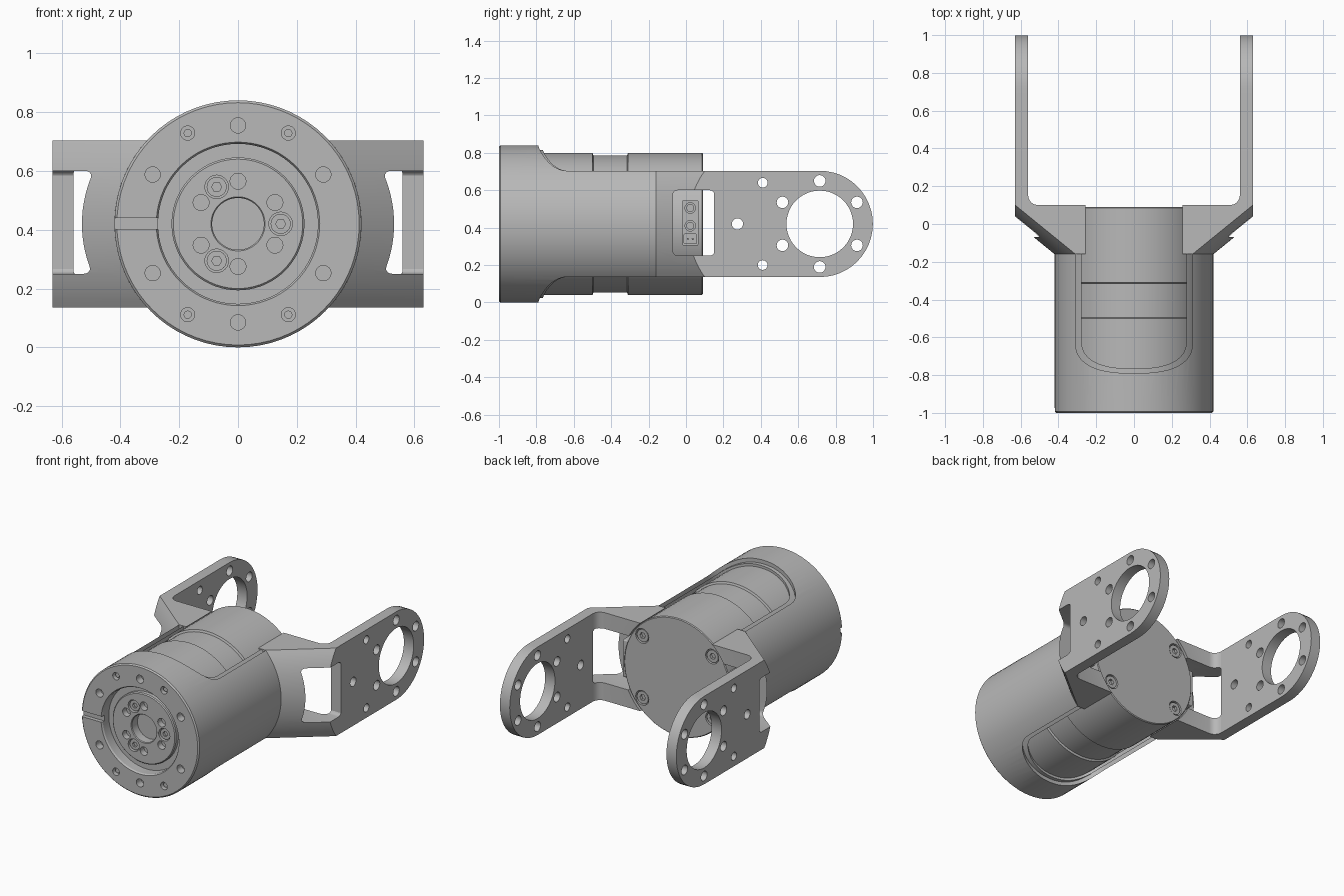
import bpy, bmesh, math
from math import sin, cos, pi, sqrt, radians

cube = bpy.data.objects.get("Cube")
if cube:
    bpy.data.objects.remove(cube, do_unlink=True)

CZ = 0.42                      # height of the main axis

grey = bpy.data.materials.new("plain grey")
grey.use_nodes = True
COLOUR = (0.48, 0.48, 0.48, 1)
grey.diffuse_color = COLOUR
grey.node_tree.nodes["Principled BSDF"].inputs["Base Color"].default_value = COLOUR


def finish(name, bm):
    """Turn a bmesh into a named, coloured object."""
    bmesh.ops.remove_doubles(bm, verts=bm.verts, dist=1e-5)
    bmesh.ops.recalc_face_normals(bm, faces=bm.faces)
    mesh = bpy.data.meshes.new(name)
    bm.to_mesh(mesh)
    bm.free()
    mesh.materials.append(grey)
    obj = bpy.data.objects.new(name, mesh)
    bpy.context.collection.objects.link(obj)
    return obj


def skin(bm, rings, closed_ends):
    """Join rings of points with quads, with end caps or closing on itself."""
    vs = [[bm.verts.new(p) for p in ring] for ring in rings]
    n = len(vs[0])
    pairs = list(zip(vs, vs[1:]))
    if closed_ends:
        bm.faces.new(vs[0])
        bm.faces.new(vs[-1])
    else:
        pairs.append((vs[-1], vs[0]))
    for a, b in pairs:
        for i in range(n):
            j = (i + 1) % n
            bm.faces.new((a[i], a[j], b[j], b[i]))


def prism(bm, pts, axis, lo, hi):
    place = {"x": lambda a, b, t: (t, a, b),
             "y": lambda a, b, t: (a, t, b),
             "z": lambda a, b, t: (a, b, t)}[axis]
    skin(bm, [[place(a, b, t) for a, b in pts] for t in (lo, hi)], True)


def circle(a, b, r, n=24):
    return [(a + r * cos(2 * pi * i / n), b + r * sin(2 * pi * i / n)) for i in range(n)]


def rounded_rect(a0, a1, b0, b1, r, n=5):
    pts = []
    for k, (a, b) in enumerate(((a1 - r, b1 - r), (a0 + r, b1 - r),
                                (a0 + r, b0 + r), (a1 - r, b0 + r))):
        for i in range(n + 1):
            t = pi / 2 * (k + i / n)
            pts.append((a + r * cos(t), b + r * sin(t)))
    return pts


def ring_points(r, degrees):
    return [(r * cos(radians(d)), CZ + r * sin(radians(d))) for d in degrees]


def lathe(name, profile, seg=72):
    """Spin a closed (radius, y) profile around the main axis."""
    bm = bmesh.new()
    skin(bm, [[(r * cos(2 * pi * i / seg), y, CZ + r * sin(2 * pi * i / seg))
               for r, y in profile] for i in range(seg)], False)
    return finish(name, bm)


def apply(obj, mod):
    bpy.context.view_layer.objects.active = obj
    bpy.ops.object.modifier_apply(modifier=mod.name)


def cut(obj, shapes):
    """Subtract a list of (points, axis, low, high) prisms."""
    bm = bmesh.new()
    for shape in shapes:
        prism(bm, *shape)
    tool = finish("cutter", bm)
    tool.hide_render = True
    mod = obj.modifiers.new("cut", "BOOLEAN")
    mod.operation, mod.solver, mod.object = "DIFFERENCE", "EXACT", tool
    apply(obj, mod)
    bpy.data.objects.remove(tool, do_unlink=True)


def mirror(obj):
    apply(obj, obj.modifiers.new("mirror", "MIRROR"))


def build(name, shapes):
    bm = bmesh.new()
    for shape in shapes:
        prism(bm, *shape)
    return finish(name, bm)


def slot(half, end, start):
    """U-shaped slot outline, open towards the back."""
    pts = [(half, 0.2), (-half, 0.2)]
    for i in range(25):
        t = pi * i / 24
        c, s = cos(t), sin(t)
        pts.append((-math.copysign(half * abs(c) ** 0.78, c),
                    start - (start - end) * abs(s) ** 0.78))
    return pts


# Outer housing: slotted shell with a thick bolted front ring
shell = lathe("housing", [(0.412, -1), (0.42, -0.992), (0.42, -0.16), (0.395, -0.16),
                          (0.395, -0.82), (0.272, -0.82), (0.272, -0.99), (0.278, -1)])
cut(shell, [(slot(0.31, -0.79, -0.62), "z", -0.2, 1.1)])
holes = [(circle(x, z, 0.026), "y", -1.1, -0.95) for x, z in ring_points(0.335, range(30, 390, 60))]
holes += [(circle(x, z, 0.024), "y", -1.1, -0.97) for x, z in ring_points(0.353, (61, 119, 241, 299))]
holes.append((rounded_rect(-0.5, -0.25, 0.403, 0.44, 0.005), "y", -1.1, -0.975))
cut(shell, holes)
pins = build("front_pins", [(circle(x, z, 0.014, 12), "y", -0.985, -0.96)
                            for x, z in ring_points(0.353, (61, 119, 241, 299))])

# Inner liner forming the ledge around the slots
liner = lathe("slot_liner", [(0.396, -0.83), (0.396, -0.16), (0.376, -0.16), (0.376, -0.83)])
cut(liner, [(slot(0.278, -0.765, -0.61), "z", -0.2, 1.1)])

# Motor body with a shallow band groove
motor = lathe("motor_body", [(0, -0.84), (0.38, -0.84), (0.38, -0.5), (0.367, -0.495),
                             (0.367, -0.315), (0.38, -0.31), (0.38, 0.085), (0.375, 0.09), (0, 0.09)])
rear = [(sx * 0.25, CZ + sz * 0.2) for sx in (-1, 1) for sz in (-1, 1)]
cut(motor, [(circle(x, z, 0.047), "y", 0.06, 0.2) for x, z in rear])


def screws(name, spots, r, y_in, y_out):
    """Round screw heads with hexagonal sockets."""
    obj = build(name, [(circle(x, z, r), "y", y_in, y_out) for x, z in spots])
    mid = y_out + (y_in - y_out) * 0.5
    cut(obj, [(circle(x, z, r * 0.5, 6), "y", mid, y_out + (y_out - y_in)) for x, z in spots])
    return obj


rear_screws = screws("rear_screws", rear, 0.04, 0.05, 0.085)

# Front output flange
flange = lathe("output_flange", [(0, -0.9), (0.088, -0.9), (0.088, -0.955), (0.092, -0.96),
                                 (0.22, -0.96), (0.226, -0.954), (0.226, -0.93),
                                 (0.275, -0.93), (0.275, -0.84), (0, -0.84)])
bolt_spots = ring_points(0.145, (0, 120, 240))
cut(flange, [(circle(x, z, 0.027), "y", -1.1, -0.92)
             for x, z in ring_points(0.145, (30, 90, 150, 210, 270, 330))]
    + [(circle(x, z, 0.04), "y", -1.1, -0.93) for x, z in bolt_spots])
flange_screws = screws("flange_screws", bolt_spots, 0.034, -0.92, -0.95)

# Bracket wings: sheared round flare that runs out into a flat side
HALF, X_OUT, X_IN, SLOPE = 0.284, 0.63, 0.56, 1.23
levels = []
for k in range(25):
    dz = HALF * (2 * k / 24 - 1)
    edge = sqrt(0.42 ** 2 - dz * dz)
    inner = sqrt(0.383 ** 2 - dz * dz)
    outline = [(inner, -0.16), (edge, -0.16), (X_OUT, -0.16 + (X_OUT - edge) / SLOPE),
               (X_OUT, 0.15), (X_IN, 0.15)]
    outline += [(X_IN - 0.05 + 0.05 * cos(a), 0.15 - 0.05 * sin(a))
                for a in (pi / 8, pi / 4, 3 * pi / 8, pi / 2)]
    outline.append((inner, 0.1))
    levels.append([(x, y, CZ + dz) for x, y in outline])
bm = bmesh.new()
skin(bm, levels, True)
wing = finish("bracket_wings", bm)
cut(wing, [(rounded_rect(-0.07, 0.152, 0.25, 0.6, 0.025), "x", 0.3, 0.8)])
mirror(wing)

# Bracket arms: flat plates with a round end, bearing hole and bolt holes
END = 0.715
outline = [(0.15, CZ + HALF), (0.15, CZ - HALF)]
outline += [(END + HALF * cos(a), CZ + HALF * sin(a))
            for a in (pi * (i / 24 - 0.5) for i in range(25))]
arm = build("bracket_arms", [(outline, "x", X_IN, X_OUT)])
arm_holes = [(END, CZ, 0.178, 48), (0.275, CZ, 0.03, 20), (0.41, 0.64, 0.026, 20), (0.41, 0.2, 0.026, 20)]
arm_holes += [(END + y, z, 0.031, 20) for y, z in ring_points(0.23, range(30, 390, 60))]
cut(arm, [(circle(y, z, r, n), "x", 0.4, 0.8) for y, z, r, n in arm_holes])
mirror(arm)

# Side connector blocks seen through the windows
block = build("connector_blocks", [(rounded_rect(-0.02, 0.066, 0.305, 0.545, 0.006), "x", 0.33, 0.405)])
cut(block, [(rounded_rect(-0.01, 0.056, 0.315, 0.365, 0.004), "x", 0.385, 0.5)]
    + [(circle(0.023, z, 0.028), "x", 0.39, 0.5) for z in (0.41, 0.505)])
mirror(block)
heads = build("connector_screws", [(circle(0.023, z, 0.021, 16), "x", 0.37, 0.4) for z in (0.41, 0.505)]
              + [(circle(y, 0.34, 0.006, 8), "x", 0.37, 0.4) for y in (0.01, 0.036)])
mirror(heads)

# Smooth round surfaces, keeping hard edges
bpy.ops.object.select_all(action="DESELECT")
for obj in (shell, pins, liner, motor, rear_screws, flange, flange_screws, wing, arm, block, heads):
    obj.select_set(True)
    bpy.context.view_layer.objects.active = obj
bpy.ops.object.shade_smooth_by_angle(angle=radians(25))
